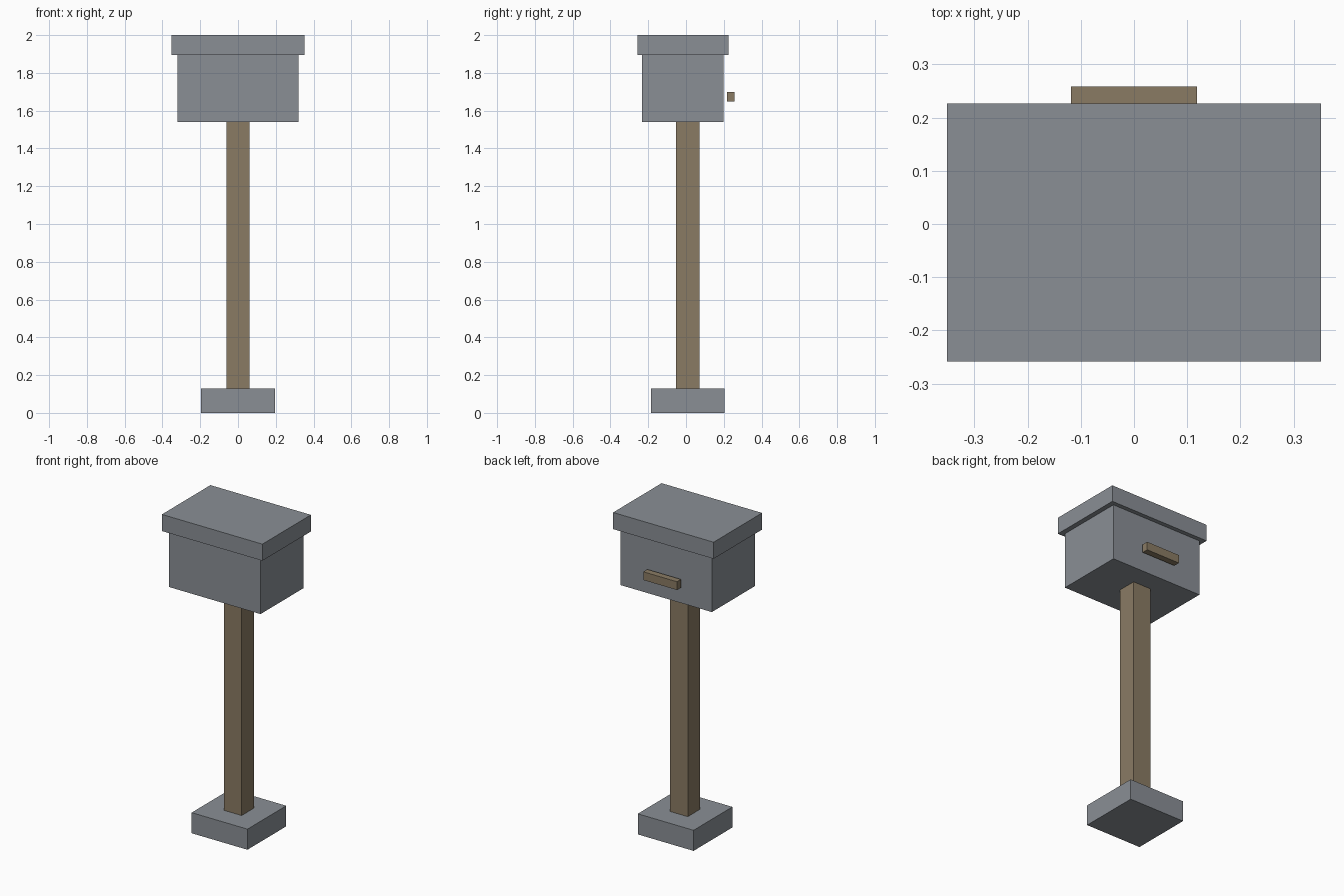
import bpy

if "Cube" in bpy.data.objects:
    bpy.data.objects.remove(bpy.data.objects["Cube"])


def material(name, color):
    m = bpy.data.materials.new(name)
    m.diffuse_color = (*color, 1.0)
    m.use_nodes = True
    m.node_tree.nodes["Principled BSDF"].inputs["Base Color"].default_value = m.diffuse_color
    return m


def box(name, x, y, z, mat):
    """Axis-aligned block from (min, max) pairs."""
    spans = (x, y, z)
    bpy.ops.mesh.primitive_cube_add(size=1, location=[(a + b) / 2 for a, b in spans])
    ob = bpy.context.object
    ob.name = name
    ob.scale = [b - a for a, b in spans]
    bpy.ops.object.transform_apply(location=False, rotation=False, scale=True)
    ob.data.materials.append(mat)
    return ob


grey = material("grey metal", (0.254, 0.275, 0.302))
wood = material("brown wood", (0.254, 0.198, 0.127))

# Foot and post
box("base", (-0.195, 0.195), (-0.184, 0.203), (0, 0.13), grey)
box("post", (-0.062, 0.062), (-0.052, 0.071), (0.13, 1.54), wood)

# Box with overhanging lid
box("box_body", (-0.32, 0.32), (-0.232, 0.199), (1.54, 1.895), grey)
box("lid", (-0.351, 0.351), (-0.258, 0.226), (1.895, 2.0), grey)

# Handle bar standing just off the back
box("handle", (-0.118, 0.118), (0.218, 0.258), (1.648, 1.70), wood)
